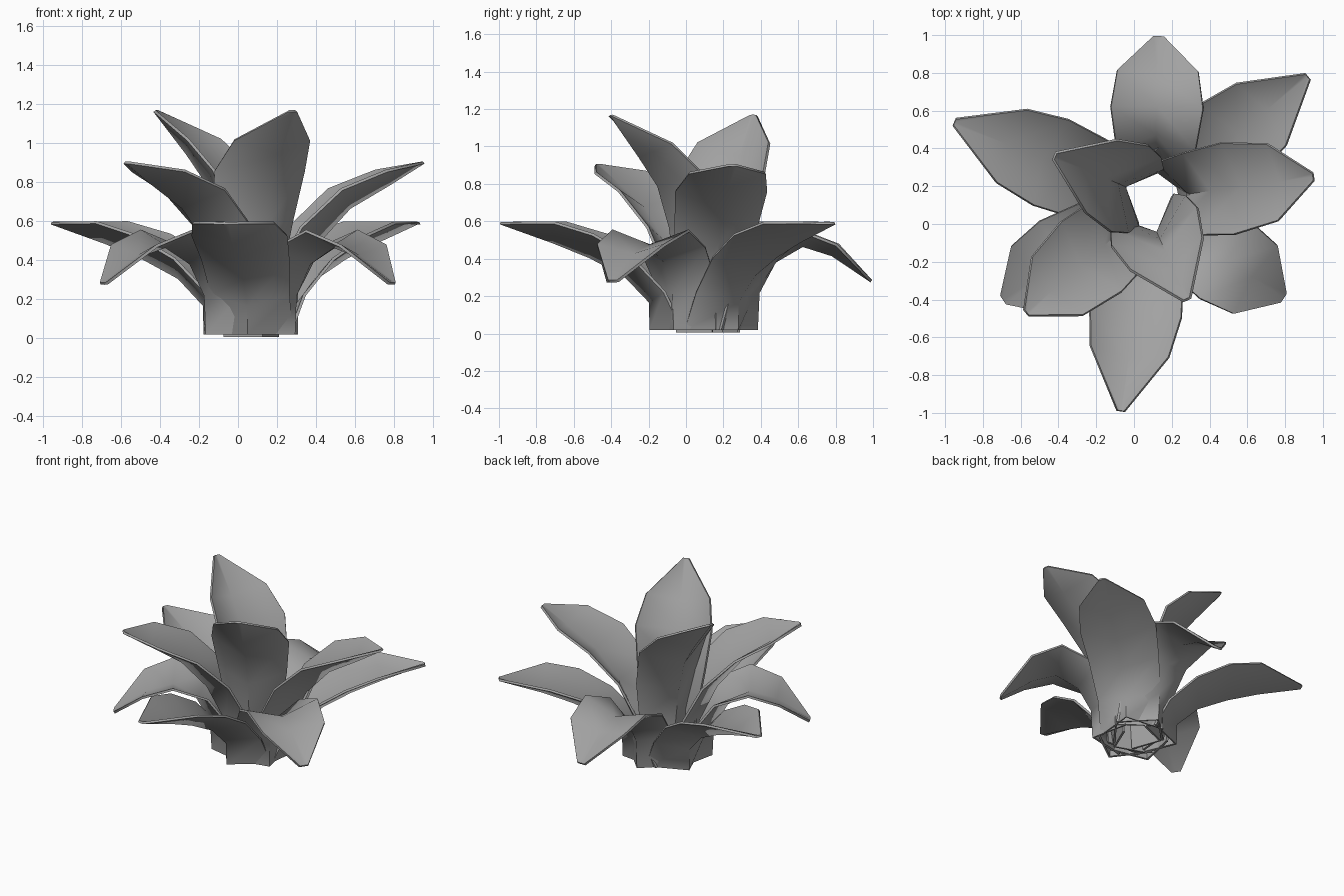
import bpy
import math
from mathutils import Vector

cube = bpy.data.objects.get("Cube")
if cube:
    bpy.data.objects.remove(cube, do_unlink=True)

THICKNESS = 0.015

leaf_grey = bpy.data.materials.new("leaf_grey")
leaf_grey.use_nodes = True
GREY = (0.36, 0.36, 0.36, 1)
leaf_grey.diffuse_color = GREY
leaf_grey.node_tree.nodes["Principled BSDF"].inputs["Base Color"].default_value = GREY

# Keel profiles from base to tip: (radius, height, half width, fold depth)
LOW = [(.28, .02, .2, .2), (.285, .17, .2, .12), (.42, .31, .225, .12),
       (.61, .41, .245, .13), (.81, .49, .21, .11), (1.09, .59, .02, 0)]
DROOPING = [(.28, .02, .19, .19), (.29, .22, .19, .14), (.38, .385, .21, .11),
            (.53, .47, .245, .08), (.69, .42, .215, .06), (.9, .28, .03, 0)]
MIDDLE = [(.21, .02, .17, .17), (.22, .25, .19, .15), (.34, .49, .22, .14),
          (.51, .67, .245, .12), (.72, .79, .205, .08), (.9, .9, .02, 0)]
INNER = [(.16, .005, .15, .14), (.16, .3, .17, .15), (.2, .57, .22, .16),
         (.265, .79, .25, .16), (.37, .945, .21, .12), (.53, 1.165, .02, 0)]


def add_leaf(name, profile, base, tip):
    """Folded leaf whose keel runs from the rosette base out to the tip."""
    centre = Vector((*base, 0))
    reach = Vector((*tip, 0)) - centre
    out = reach.normalized()
    side = Vector((-out.y, out.x, 0))
    up = Vector((0, 0, 1))
    scale = reach.length / profile[-1][0]
    keel = [centre + out * (r * scale) + up * z for r, z, _, _ in profile]

    verts, faces = [], []
    last = len(profile) - 1
    for i, (_, _, half, fold) in enumerate(profile):
        # The two edges rise from the keel, square to its direction
        if i == 0:
            lift = -out
        else:
            along = (keel[min(i + 1, last)] - keel[i - 1]).normalized()
            lift = along.cross(side).normalized()
        edge = keel[i] + lift * fold
        verts += [edge - side * half, keel[i], edge + side * half]
        if i < last:
            for c in (3 * i, 3 * i + 1):
                faces.append((c, c + 3, c + 4, c + 1))

    mesh = bpy.data.meshes.new(name)
    mesh.from_pydata([tuple(v) for v in verts], [], faces)
    mesh.materials.append(leaf_grey)
    leaf = bpy.data.objects.new(name, mesh)
    bpy.context.collection.objects.link(leaf)

    solid = leaf.modifiers.new("thickness", "SOLIDIFY")
    solid.thickness = THICKNESS
    solid.offset = 0

    bpy.ops.object.select_all(action="DESELECT")
    leaf.select_set(True)
    bpy.context.view_layer.objects.active = leaf
    bpy.ops.object.modifier_apply(modifier=solid.name)
    bpy.ops.object.shade_smooth_by_angle(angle=math.radians(68))


# Four tiers of leaves, each given as (base centre, tip)
TIERS = {
    "low_leaf": (LOW, [((.08, .1), (.92, .78)),
                       ((.09, .09), (-.07, -.99)),
                       ((.1, .1), (-.95, .54))]),
    "drooping_leaf": (DROOPING, [((.11, .1), (.13, .99)),
                                 ((.06, .085), (.79, -.39)),
                                 ((.08, .1), (-.69, -.4))]),
    "middle_leaf": (MIDDLE, [((.08, .13), (.95, .25)),
                             ((.09, .1), (-.57, -.47))]),
    "inner_leaf": (INNER, [((.11, .13), (-.42, .36)),
                           ((.055, .105), (.28, -.4))]),
}
for tier, (profile, leaves) in TIERS.items():
    for number, (base, tip) in enumerate(leaves, 1):
        add_leaf(f"{tier}_{number}", profile, base, tip)
